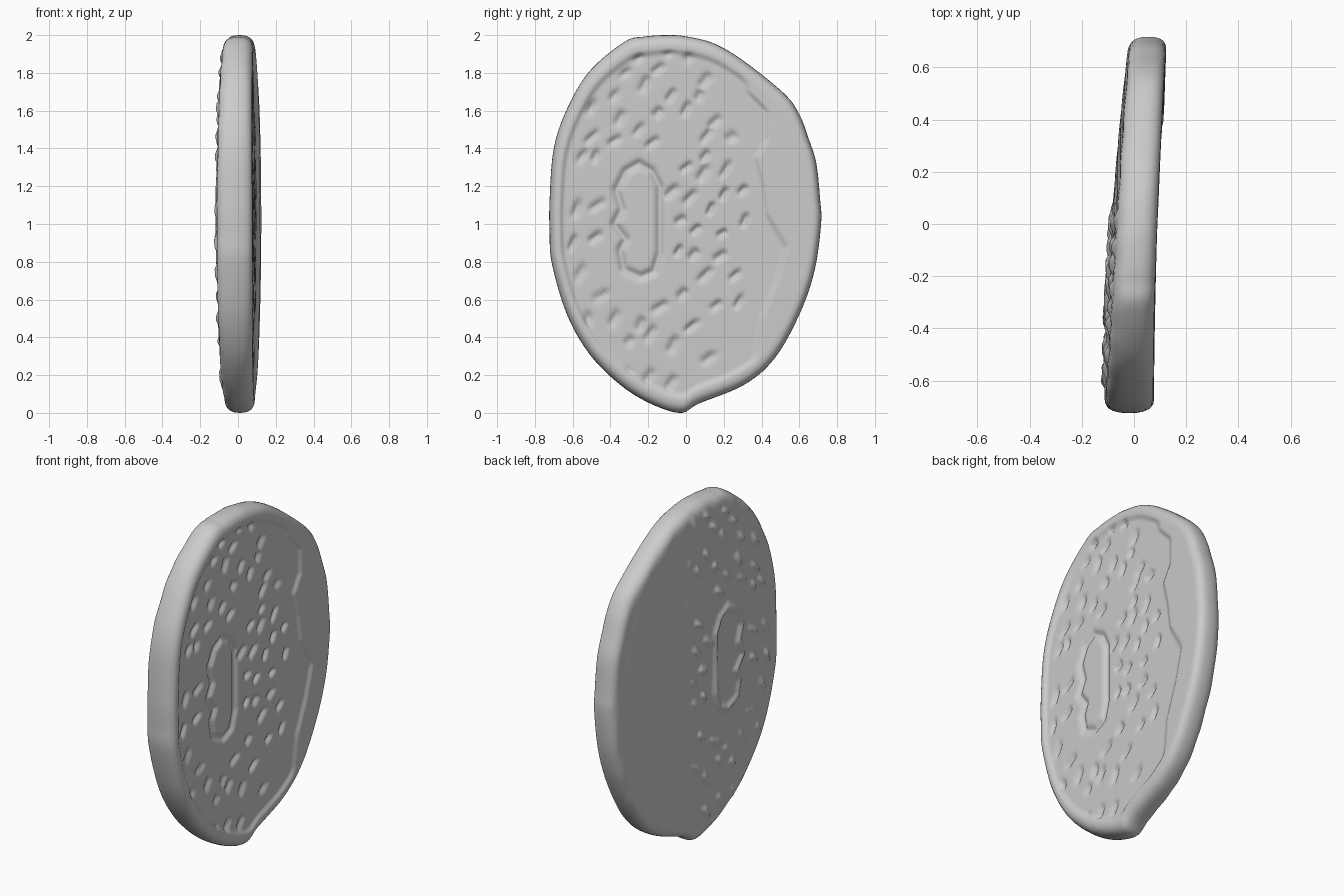
import bpy, math, random
from mathutils import Vector

if "Cube" in bpy.data.objects:
    bpy.data.objects.remove(bpy.data.objects["Cube"])

random.seed(4)
SEG, RINGS, RIM = 300, 95, 14
INNER = 0.93  # fraction of the radius taken by the flat faces

# Outline of the disc (y, z), running counter-clockwise from the right
outline = [(.715, 1.0), (.71, 1.13), (.69, 1.32), (.65, 1.45), (.60, 1.58), (.52, 1.69),
           (.31, 1.86), (.15, 1.955), (0, 1.993), (-.1, 2.0), (-.22, 1.992), (-.325, 1.965),
           (-.51, 1.81), (-.63, 1.61), (-.70, 1.40), (-.722, 1.13), (-.722, .95), (-.71, .79),
           (-.63, .52), (-.51, .31), (-.35, .15), (-.19, .05), (-.03, 0), (.07, .05),
           (.31, .15), (.47, .29), (.60, .52), (.68, .75)]
# Edge of the raised crescent (y, z), top to bottom
ledge = [(.22, 2.0), (.31, 1.82), (.33, 1.70), (.43, 1.60), (.43, 1.45), (.37, 1.35),
         (.41, 1.20), (.43, 1.05), (.53, .88), (.48, .70), (.40, .50), (.37, .27),
         (.10, .11), (0, 0)]
# Ring in the middle (y, z)
ring = [(-.32, 1.28), (-.25, 1.32), (-.18, 1.28), (-.14, 1.20), (-.14, .85), (-.17, .75),
        (-.24, .72), (-.33, .76), (-.35, .86), (-.32, .92), (-.38, 1.0), (-.34, 1.08),
        (-.37, 1.18)]
# Small pits (y, z)
pits = [(-.25, 1.88), (-.09, 1.91), (.02, 1.90), (-.15, 1.82), (-.32, 1.80), (-.22, 1.74),
        (-.38, 1.68), (.10, 1.76), (.07, 1.68), (-.08, 1.68), (-.15, 1.59), (0, 1.61),
        (-.35, 1.56), (-.50, 1.62), (-.25, 1.50), (-.50, 1.46), (-.38, 1.44), (-.55, 1.36),
        (-.48, 1.36), (-.18, 1.43), (.15, 1.54), (.11, 1.47), (.24, 1.46), (.10, 1.36),
        (0, 1.30), (.09, 1.27), (.21, 1.29), (-.08, 1.17), (.02, 1.14), (.20, 1.16),
        (.30, 1.18), (.13, 1.08), (-.03, 1.02), (.05, .97), (.31, 1.02), (.19, .95),
        (-.04, .86), (.04, .84), (.18, .83), (.10, .73), (.26, .73), (-.02, .63),
        (.28, .59), (.16, .57), (.03, .46), (-.14, .56), (-.24, .47), (-.19, .42),
        (-.30, .38), (-.07, .36), (.12, .29), (-.20, .19), (-.08, .16), (-.32, .19),
        (-.58, 1.08), (-.47, 1.10), (-.60, .90), (-.48, .93), (-.56, .74), (-.45, .62),
        (-.52, .50), (-.38, .50)]
pits = [(y, z, random.uniform(.5, 1.2), random.uniform(.028, .05), random.uniform(.016, .022))
        for y, z in pits]


def smooth(a, b, t):
    t = min(max((t - a) / (b - a), 0), 1)
    return t * t * (3 - 2 * t)


def spline(i, t):
    a, b, c, d = (Vector(outline[(i + k) % len(outline)]) for k in (-1, 0, 1, 2))
    return .5 * (2 * b + (c - a) * t + (2 * a - 5 * b + 4 * c - d) * t * t
                 + (3 * b - a - 3 * c + d) * t ** 3)


def seg_dist(y, z, a, b):
    dy, dz = b[0] - a[0], b[1] - a[1]
    t = min(max(((y - a[0]) * dy + (z - a[1]) * dz) / (dy * dy + dz * dz), 0), 1)
    return math.hypot(y - a[0] - t * dy, z - a[1] - t * dz)


def relief(y, z):
    """Depth 0..1 of the pits and the ring groove."""
    h = 0
    for py, pz, ang, la, lb in pits:
        dy, dz = y - py, z - pz
        if abs(dy) < .1 and abs(dz) < .1:
            u = dy * math.cos(ang) + dz * math.sin(ang)
            v = dz * math.cos(ang) - dy * math.sin(ang)
            h = max(h, math.exp(-(u / la) ** 4 - (v / lb) ** 2))
    if -.46 < y < -.06 and .64 < z < 1.40:
        d = min(seg_dist(y, z, ring[i - 1], ring[i]) for i in range(len(ring)))
        h = max(h, math.exp(-(d / .02) ** 2))
    return h


def ledge_y(z):
    for (y0, z0), (y1, z1) in zip(ledge, ledge[1:]):
        if z >= z1:
            return y0 + (y1 - y0) * (z0 - z) / (z0 - z1)
    return 0


def right_x(y, z, s):
    x = .100 + .035 * y - .012 * (z - 1) ** 2
    sunk = smooth(.02, -.02, y - ledge_y(z)) * smooth(.93, .89, s)
    return x - sunk * (.014 + .018 * relief(y, z))


def left_x(y, z, s):
    x = -.085 + .067 * y + .04 * y * y + .022 * (z - 1) ** 2
    x += .0015 * math.sin(45 * (y + .3 * z))
    return x - .015 * relief(y, z) * smooth(.12, 0, y) * smooth(1, .9, s)


# Resample the outline evenly
rim_pts = []
for j in range(SEG):
    f = j / SEG * len(outline)
    rim_pts.append(spline(int(f), f - int(f)))

# Radial levels: right face, rounded rim, left face (weight 1 = right, -1 = left)
levels = [(INNER * i / RINGS, 1) for i in range(1, RINGS + 1)]
for k in range(1, RIM):
    a = math.pi * (.5 - k / RIM)
    w = math.copysign(abs(math.sin(a)) ** .8, a)
    levels.append((INNER + (1 - INNER) * math.cos(a) ** .8, w))
levels += [(INNER * i / RINGS, -1) for i in range(RINGS, 0, -1)]

verts = []
for s, w in levels:
    for p in rim_pts:
        y, z = p.x * s, 1 + (p.y - 1) * s
        if w == 1:
            x = right_x(y, z, s)
        elif w == -1:
            x = left_x(y, z, s)
        else:
            r, l = right_x(y, z, s), left_x(y, z, s)
            x = (r + l) / 2 + w * (r - l) / 2
        verts.append((x, y, z))
n = len(levels)
faces = [(i * SEG + j, (i + 1) * SEG + j, (i + 1) * SEG + (j + 1) % SEG, i * SEG + (j + 1) % SEG)
         for i in range(n - 1) for j in range(SEG)]
verts += [(right_x(0, 1, 0), 0, 1), (left_x(0, 1, 0), 0, 1)]
for j in range(SEG):
    k = (j + 1) % SEG
    faces.append((n * SEG, j, k))
    faces.append((n * SEG + 1, (n - 1) * SEG + k, (n - 1) * SEG + j))

mesh = bpy.data.meshes.new("pitted_disc")
mesh.from_pydata(verts, [], faces)
mesh.update()
disc = bpy.data.objects.new("pitted_disc", mesh)
bpy.context.collection.objects.link(disc)
mesh.shade_smooth()
